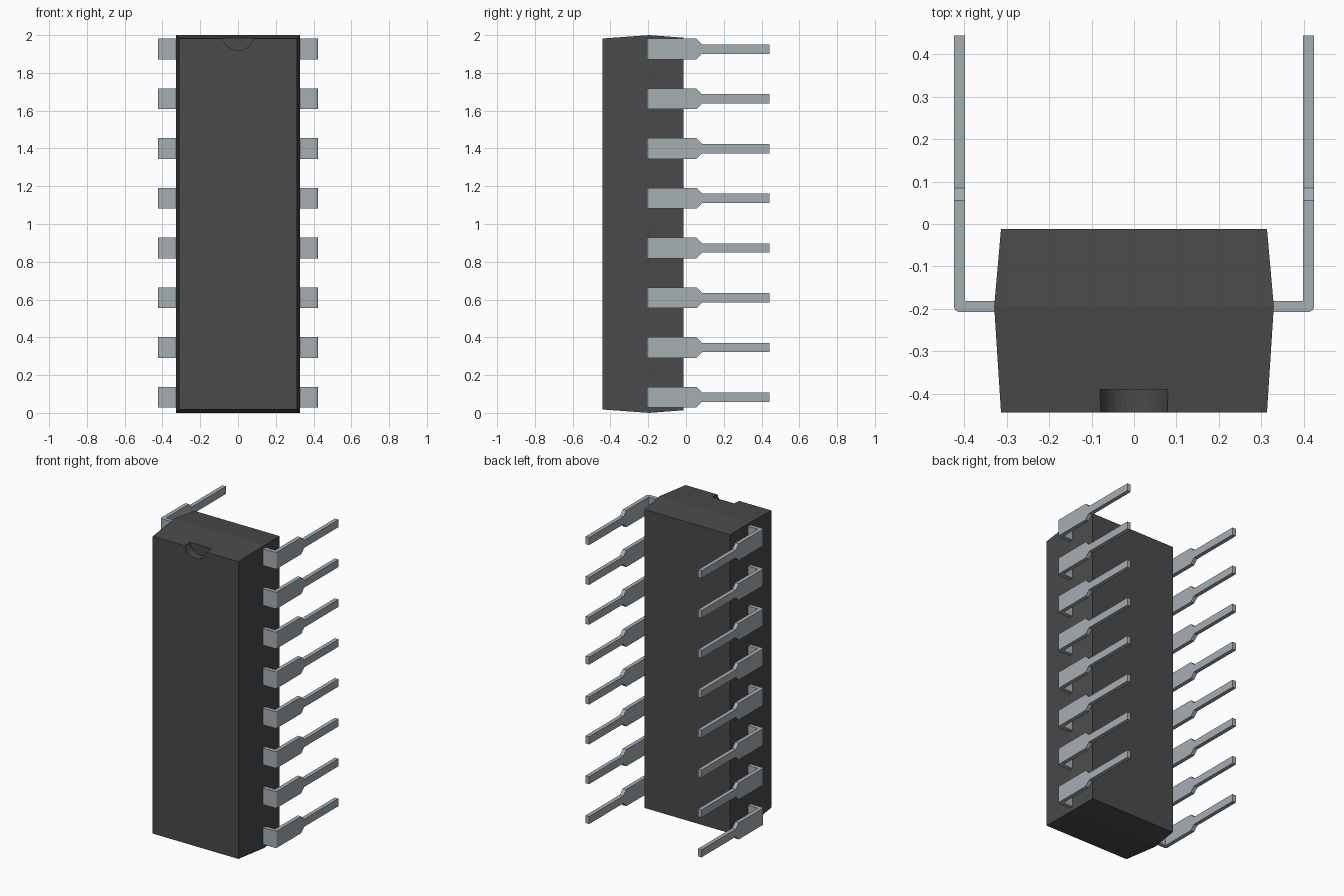
import bpy
import bmesh
import math

cube = bpy.data.objects.get("Cube")
if cube:
    bpy.data.objects.remove(cube, do_unlink=True)


def make_material(name, rgb):
    mat = bpy.data.materials.new(name)
    mat.use_nodes = True
    mat.diffuse_color = (*rgb, 1)
    bsdf = mat.node_tree.nodes["Principled BSDF"]
    bsdf.inputs["Base Color"].default_value = (*rgb, 1)
    bsdf.inputs["Roughness"].default_value = 0.6
    return mat


def loft(name, sections, mat):
    """Skin a closed solid over a list of four-point sections."""
    bm = bmesh.new()
    rings = [[bm.verts.new(p) for p in sec] for sec in sections]
    for a, b in zip(rings, rings[1:]):
        for i in range(4):
            j = (i + 1) % 4
            bm.faces.new((a[i], a[j], b[j], b[i]))
    bm.faces.new(rings[0])
    bm.faces.new(rings[-1])
    bmesh.ops.recalc_face_normals(bm, faces=bm.faces)
    mesh = bpy.data.meshes.new(name)
    bm.to_mesh(mesh)
    bm.free()
    mesh.materials.append(mat)
    obj = bpy.data.objects.new(name, mesh)
    bpy.context.collection.objects.link(obj)
    return obj


plastic = make_material("dark grey plastic", (0.069, 0.069, 0.069))
metal = make_material("light steel", (0.38, 0.425, 0.455))

# Body: drafted block, widest at the parting line where the pins leave
def body_section(y, hx, inset):
    return [(-hx, y, inset), (hx, y, inset), (hx, y, 2 - inset), (-hx, y, 2 - inset)]

body = loft("body", [body_section(-0.443, 0.313, 0.018),
                     body_section(-0.194, 0.329, 0.0),
                     body_section(-0.012, 0.313, 0.014)], plastic)

# Half-round orientation notch at the top of the front face
bpy.ops.mesh.primitive_cylinder_add(vertices=32, radius=0.081, depth=0.11,
                                    location=(0, -0.445, 2.0),
                                    rotation=(math.pi / 2, 0, 0))
cutter = bpy.context.object
cutter.name = "notch_cutter"
cutter.hide_render = True
cutter.data.materials.append(plastic)
mod = body.modifiers.new("notch", 'BOOLEAN')
mod.operation = 'DIFFERENCE'
mod.solver = 'EXACT'
mod.object = cutter
bpy.context.view_layer.objects.active = body
bpy.ops.object.modifier_apply(modifier=mod.name)
bpy.data.objects.remove(cutter, do_unlink=True)

# Pins: bent flat strip that tapers to a narrow leg
WIDE, NARROW = 0.055, 0.025
X_IN, X_OUT = 0.398, 0.424
Y_OUT, Y_IN = -0.207, -0.181


def pin_path():
    """Outer point, inner point and half height along the strip."""
    path = [((0.31, Y_OUT), (0.31, Y_IN), WIDE)]
    r_out, r_in = 0.014, 0.003
    for k in range(5):
        a = math.pi / 2 * k / 4
        s, c = math.sin(a), math.cos(a)
        outer = (X_OUT - r_out + r_out * s, Y_OUT + r_out - r_out * c)
        inner = (X_IN - r_in + r_in * s, Y_IN + r_in - r_in * c)
        path.append((outer, inner, WIDE))
    for y, h in ((0.055, WIDE), (0.085, NARROW), (0.443, NARROW)):
        path.append(((X_OUT, y), (X_IN, y), h))
    return path


for side, sign in (("left", 1), ("right", -1)):
    for n in range(8):
        z = 0.083 + n * 0.2633
        sections = [[(sign * o[0], o[1], z - h), (sign * i[0], i[1], z - h),
                     (sign * i[0], i[1], z + h), (sign * o[0], o[1], z + h)]
                    for o, i, h in pin_path()]
        loft(f"{side}_pin_{n + 1}", sections, metal)
